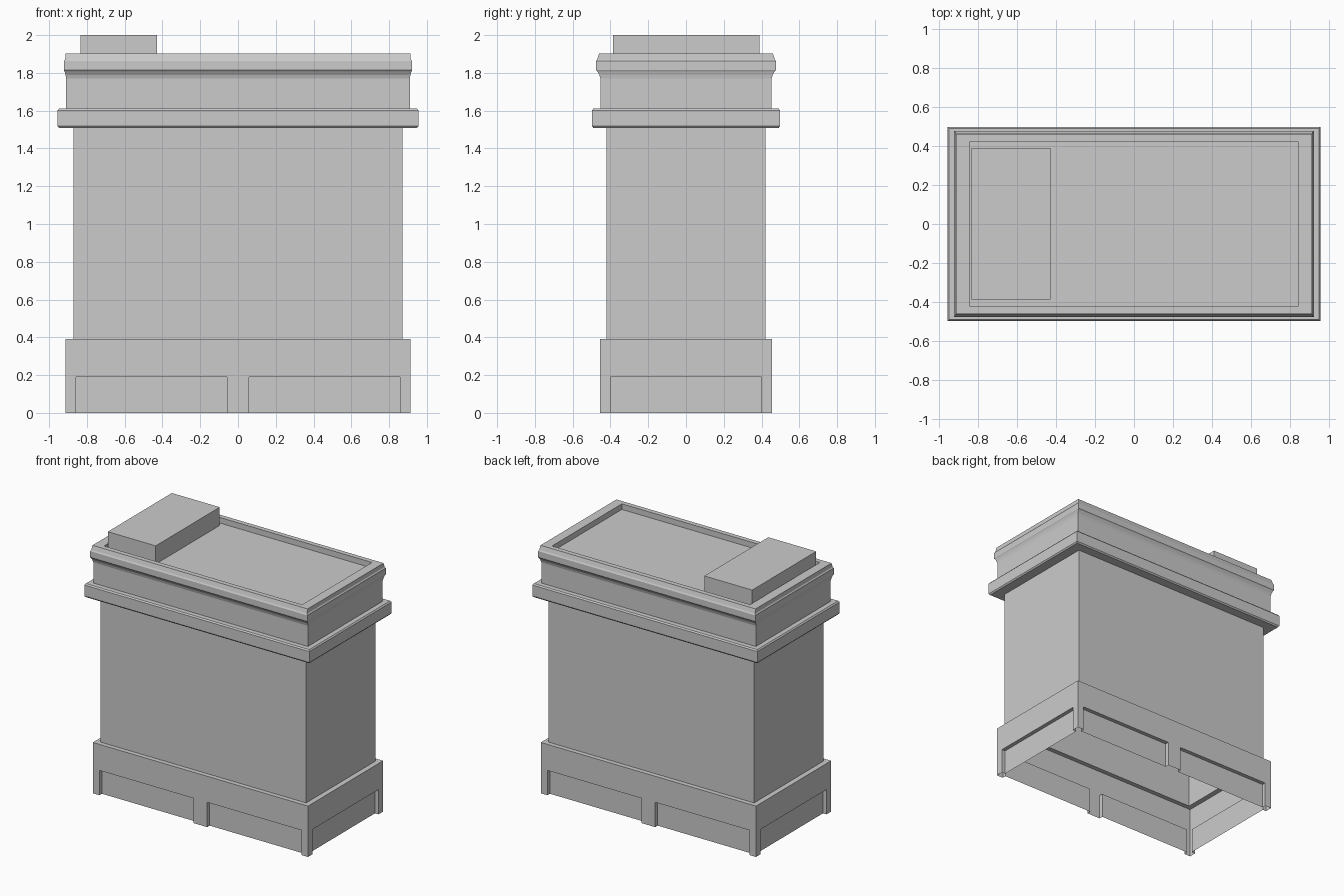
import bpy
from mathutils import Vector

if "Cube" in bpy.data.objects:
    bpy.data.objects.remove(bpy.data.objects["Cube"])


def make_object(name, verts, faces):
    mesh = bpy.data.meshes.new(name)
    mesh.from_pydata(verts, [], faces)
    mesh.update()
    obj = bpy.data.objects.new(name, mesh)
    bpy.context.collection.objects.link(obj)
    return obj


def rect_loft(name, rings, cap_top=False, cap_bottom=False, centre=(0, 0)):
    """Skin a stack of rectangles given as (half width, half depth, z)."""
    cx, cy = centre
    verts, faces = [], []
    for hx, hy, z in rings:
        verts += [(cx + sx * hx, cy + sy * hy, z)
                  for sx, sy in ((-1, -1), (1, -1), (1, 1), (-1, 1))]
    for r in range(len(rings) - 1):
        for i in range(4):
            a, b = r * 4 + i, r * 4 + (i + 1) % 4
            faces.append((a, b, b + 4, a + 4))
    n = len(verts)
    if cap_top:
        faces.append((n - 4, n - 3, n - 2, n - 1))
    if cap_bottom:
        faces.append((3, 2, 1, 0))
    return make_object(name, verts, faces)


# Plinth foot: thin open-bottomed wall with recessed panels between posts
HX, HY, DEPTH, PANEL_TOP = 0.912, 0.455, 0.03, 0.19
POST, PANEL = 0.055, 0.80
corners = [Vector(c) for c in ((-HX, -HY), (HX, -HY), (HX, HY), (-HX, HY))]
plan, shelves = [], []
for i in range(4):
    start, end = corners[i], corners[(i + 1) % 4]
    along = (end - start).normalized()
    inward = Vector((-along.y, along.x))
    length = (end - start).length
    plan.append(start)
    spans = [(POST, POST + PANEL)]
    if length > 1:
        spans.append((length - POST - PANEL, length - POST))
    for t0, t1 in spans:
        first = len(plan)
        for t, d in ((t0, 0), (t0, DEPTH), (t1, DEPTH), (t1, 0)):
            plan.append(start + along * t + inward * d)
        shelves.append(range(first, first + 4))
n = len(plan)
verts = [(p.x, p.y, z) for z in (0, PANEL_TOP) for p in plan]
faces = [(i, (i + 1) % n, (i + 1) % n + n, i + n) for i in range(n)]
faces += [tuple(k + n for k in s) for s in shelves]
make_object("plinth_panels", verts, faces)

# Upper plinth with a narrow ledge up to the body
rect_loft("plinth_band", [(HX, HY, PANEL_TOP), (HX, HY, 0.39), (0.872, 0.42, 0.39)])

# Main body walls
rect_loft("body", [(0.872, 0.42, 0.39), (0.872, 0.42, 1.51)])

# Belt moulding with small chamfers
rect_loft("belt_moulding", [
    (0.872, 0.42, 1.508), (0.947, 0.49, 1.508), (0.955, 0.498, 1.518),
    (0.955, 0.498, 1.602), (0.947, 0.49, 1.612), (0.91, 0.453, 1.612)])

# Neck, flared crown and sunken top
rect_loft("crown", [
    (0.91, 0.453, 1.612), (0.91, 0.453, 1.77), (0.913, 0.459, 1.79),
    (0.918, 0.47, 1.808), (0.922, 0.476, 1.815), (0.922, 0.476, 1.862),
    (0.915, 0.47, 1.872), (0.912, 0.46, 1.903), (0.84, 0.423, 1.903),
    (0.84, 0.423, 1.86)], cap_top=True)

# Raised block at the left end of the top
rect_loft("top_block", [(0.203, 0.388, 1.86), (0.203, 0.388, 2.0)],
          cap_top=True, cap_bottom=True, centre=(-0.631, 0.002))
